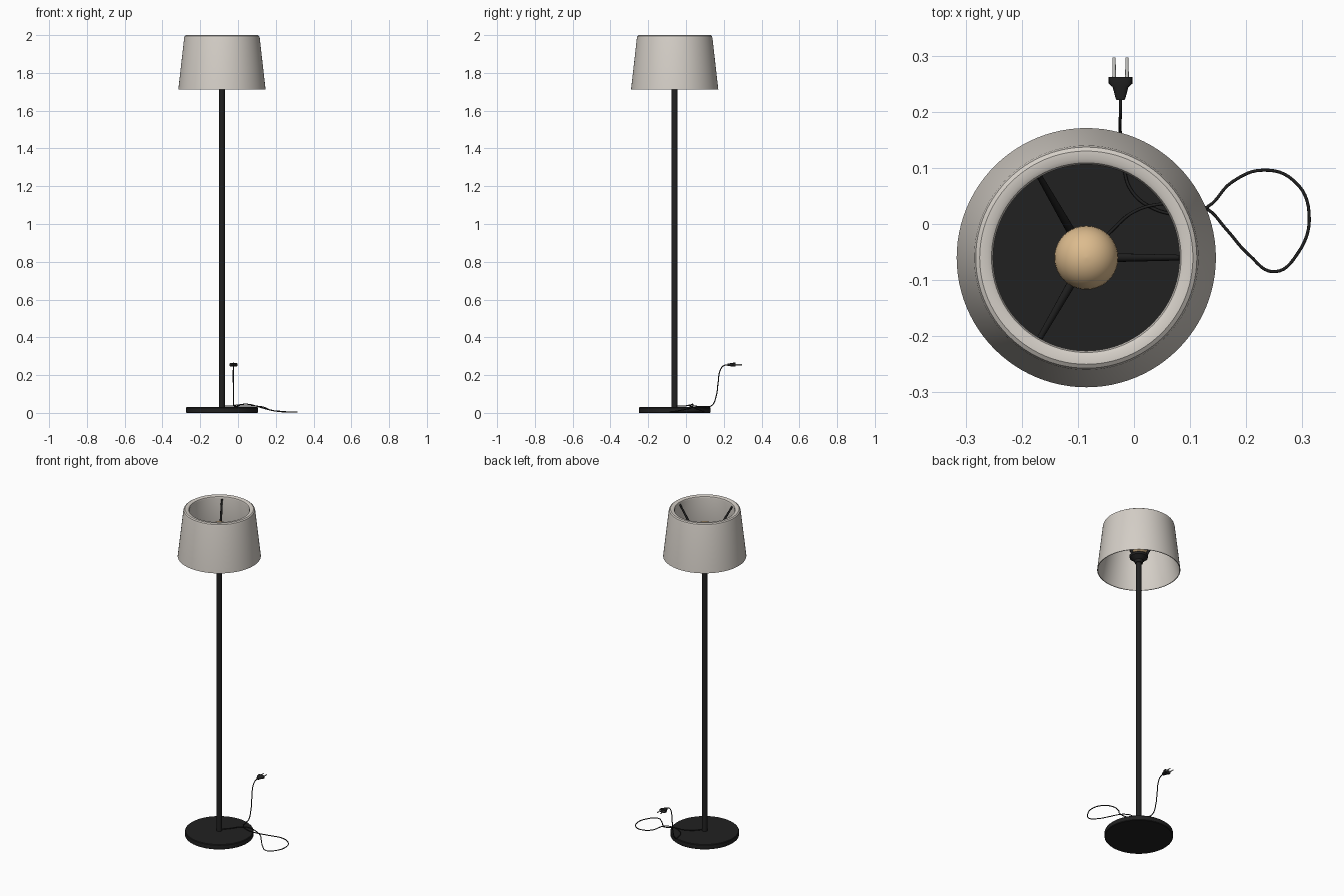
import bpy, bmesh, math
from mathutils import Vector

if "Cube" in bpy.data.objects:
    bpy.data.objects.remove(bpy.data.objects["Cube"])

CX, CY = -0.085, -0.06   # lamp axis


def material(name, rgb):
    m = bpy.data.materials.new(name)
    m.diffuse_color = (*rgb, 1)
    m.use_nodes = True
    m.node_tree.nodes["Principled BSDF"].inputs["Base Color"].default_value = m.diffuse_color
    return m


BLACK = material("black metal", (0.015, 0.015, 0.015))
FABRIC = material("cream fabric", (0.66, 0.62, 0.57))
BULB = material("warm bulb", (0.72, 0.50, 0.27))
STEEL = material("pale steel", (0.60, 0.60, 0.58))


def finish(name, bm, mat, angle=35):
    bmesh.ops.recalc_face_normals(bm, faces=bm.faces)
    me = bpy.data.meshes.new(name)
    bm.to_mesh(me)
    bm.free()
    ob = bpy.data.objects.new(name, me)
    bpy.context.collection.objects.link(ob)
    me.materials.append(mat)
    bpy.ops.object.select_all(action='DESELECT')
    ob.select_set(True)
    bpy.context.view_layer.objects.active = ob
    bpy.ops.object.shade_smooth_by_angle(angle=math.radians(angle))
    return ob


def lathe(name, profile, mat, steps=64, closed=False):
    """Spin (radius, z) points around the lamp axis."""
    bm = bmesh.new()
    vs = [bm.verts.new((CX + r, CY, z)) for r, z in profile]
    pairs = list(zip(vs, vs[1:])) + ([(vs[-1], vs[0])] if closed else [])
    edges = [bm.edges.new(p) for p in pairs]
    bmesh.ops.spin(bm, geom=vs + edges, cent=(CX, CY, 0), axis=(0, 0, 1),
                   angle=math.tau, steps=steps)
    bmesh.ops.remove_doubles(bm, verts=bm.verts, dist=1e-5)
    return finish(name, bm, mat)


def rod(name, a, b, r1, r2, mat, sides=16):
    """Tapered round bar between two points."""
    a, b = Vector(a), Vector(b)
    bm = bmesh.new()
    bmesh.ops.create_cone(bm, cap_ends=True, segments=sides, radius1=r1,
                          radius2=r2, depth=(b - a).length)
    bm.transform((b - a).to_track_quat('Z', 'Y').to_matrix().to_4x4())
    bmesh.ops.translate(bm, vec=(a + b) / 2, verts=bm.verts)
    return finish(name, bm, mat)


# Base disc and pole
lathe("base", [(0, 0), (0.187, 0), (0.19, 0.003), (0.19, 0.027),
               (0.187, 0.03), (0, 0.03)], BLACK, 96)
lathe("pole", [(0, 0.03), (0.0155, 0.03), (0.0155, 1.765), (0, 1.765)], BLACK, 32)

# Lamp holder on top of the pole
lathe("bulb_holder", [(0, 1.755), (0.022, 1.755), (0.026, 1.77), (0.05, 1.79),
                      (0.052, 1.803), (0.026, 1.807), (0.026, 1.825),
                      (0, 1.825)], BLACK, 40)

# Round bulb with a short neck
bulb = [(0, 1.81), (0.022, 1.81)]
bulb += [(0.057 * math.cos(math.radians(t)), 1.863 + 0.057 * math.sin(math.radians(t)))
         for t in range(-65, 90, 11)] + [(0, 1.92)]
lathe("bulb", bulb, BULB, 40)

# Shade with a thick rounded top rim and a thin lower edge
lathe("shade", [(0.231, 1.712), (0.2, 1.985), (0.197, 1.995), (0.19, 2.0),
                (0.176, 2.0), (0.169, 1.996), (0.166, 1.988), (0.227, 1.712)],
      FABRIC, 96, closed=True)

# Three arms carrying the shade
for i in range(3):
    a = i * math.tau / 3
    c, s = math.cos(a), math.sin(a)
    rod(f"shade_arm_{i + 1}", (CX + 0.04 * c, CY + 0.04 * s, 1.795),
        (CX + 0.169 * c, CY + 0.169 * s, 1.982), 0.008, 0.005, BLACK)

# Power cord: leaves the pole, loops on the floor, then rises to the plug
path = [(-0.08, -0.055, 0.036), (-0.04, -0.012, 0.036), (0.0, 0.022, 0.042),
        (0.05, 0.036, 0.046), (0.10, 0.036, 0.035), (0.13, 0.027, 0.026),
        (0.165, -0.01, 0.017), (0.205, -0.055, 0.009), (0.25, -0.085, 0.005),
        (0.29, -0.055, 0.004), (0.312, 0.02, 0.004), (0.285, 0.077, 0.004),
        (0.23, 0.096, 0.008), (0.175, 0.075, 0.014), (0.13, 0.03, 0.032),
        (0.08, 0.018, 0.036), (0.03, 0.03, 0.036), (-0.005, 0.06, 0.035),
        (-0.018, 0.10, 0.034), (-0.022, 0.135, 0.038), (-0.024, 0.16, 0.09),
        (-0.025, 0.17, 0.16), (-0.025, 0.182, 0.228), (-0.024, 0.20, 0.25),
        (-0.024, 0.226, 0.255)]
cu = bpy.data.curves.new("power_cord", 'CURVE')
cu.dimensions = '3D'
cu.bevel_depth = 0.0028
cu.bevel_resolution = 2
cu.resolution_u = 6
cu.use_fill_caps = True
sp = cu.splines.new('BEZIER')
sp.bezier_points.add(len(path) - 1)
for bp, co in zip(sp.bezier_points, path):
    bp.co = co
    bp.handle_left_type = bp.handle_right_type = 'AUTO'
cu.materials.append(BLACK)
bpy.context.collection.objects.link(bpy.data.objects.new("power_cord", cu))

# Plug body: rounded sections lofted along y (y, half width, half height)
bm = bmesh.new()
rings = []
for y, w, h in [(0.221, 0.007, 0.006), (0.225, 0.009, 0.007), (0.244, 0.014, 0.009),
                (0.25, 0.021, 0.0105), (0.262, 0.021, 0.0105)]:
    ring = []
    for k in range(20):
        t = math.tau * k / 20
        c, s = math.cos(t), math.sin(t)
        ring.append(bm.verts.new((-0.024 + w * math.copysign(abs(c) ** 0.6, c), y,
                                  0.255 + h * math.copysign(abs(s) ** 0.6, s))))
    rings.append(ring)
for r1, r2 in zip(rings, rings[1:]):
    for k in range(20):
        n = (k + 1) % 20
        bm.faces.new((r1[k], r1[n], r2[n], r2[k]))
bm.faces.new(rings[0])
bm.faces.new(rings[-1])
finish("plug", bm, BLACK)

# Plug prongs
for name, x in (("left_prong", -0.0355), ("right_prong", -0.0125)):
    rod(name, (x, 0.26, 0.255), (x, 0.297, 0.255), 0.0033, 0.0028, STEEL)
